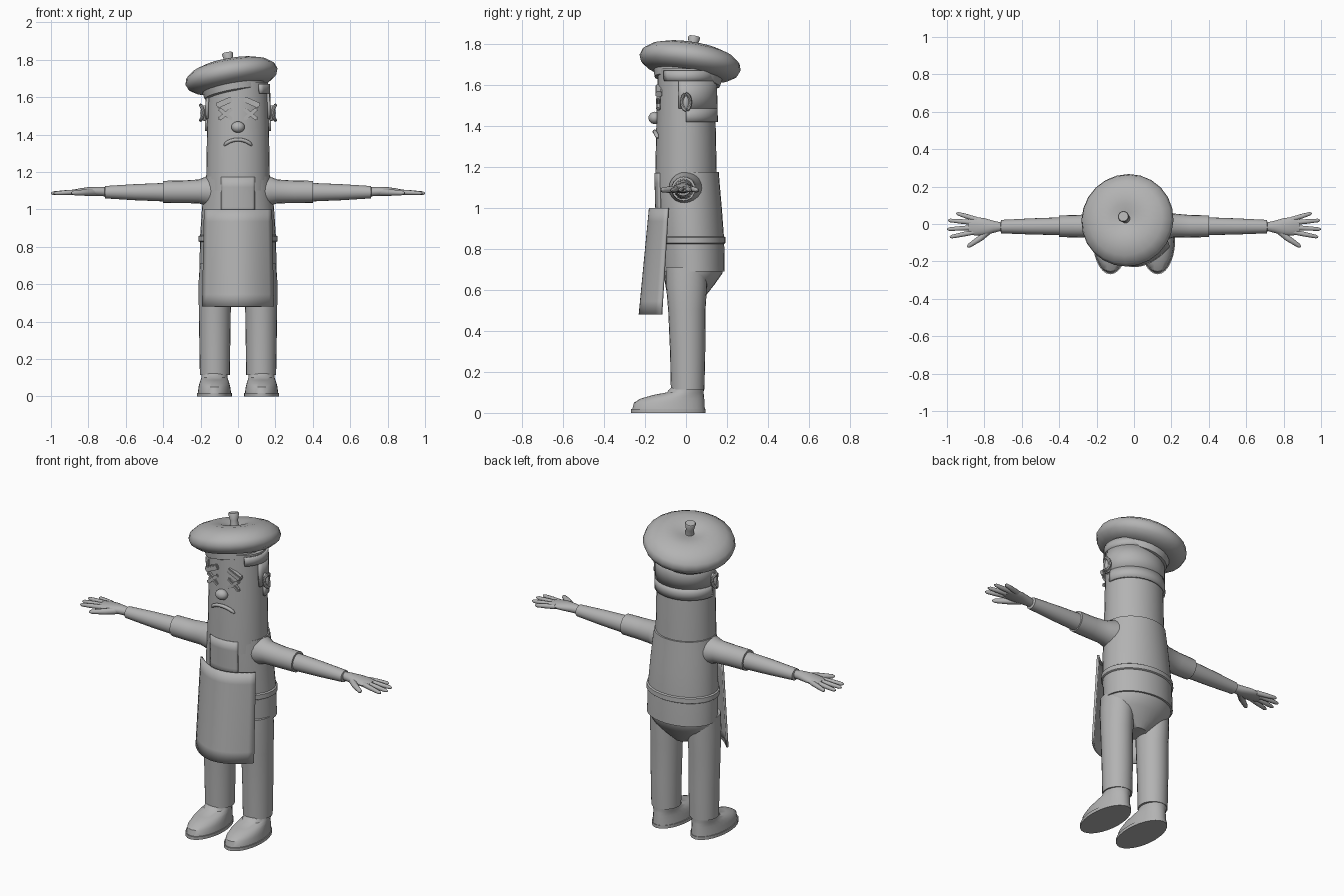
import bpy, bmesh, math
from mathutils import Vector, Matrix

if "Cube" in bpy.data.objects:
    bpy.data.objects.remove(bpy.data.objects["Cube"])

grey = bpy.data.materials.new("plain_grey")
grey.diffuse_color = (0.45, 0.45, 0.45, 1)
grey.use_nodes = True
grey.node_tree.nodes["Principled BSDF"].inputs["Base Color"].default_value = grey.diffuse_color


def finish(name, bm, angle=40):
    bmesh.ops.recalc_face_normals(bm, faces=bm.faces)
    me = bpy.data.meshes.new(name)
    bm.to_mesh(me)
    bm.free()
    me.materials.append(grey)
    ob = bpy.data.objects.new(name, me)
    bpy.context.collection.objects.link(ob)
    bpy.ops.object.select_all(action='DESELECT')
    ob.select_set(True)
    bpy.context.view_layer.objects.active = ob
    bpy.ops.object.shade_smooth_by_angle(angle=math.radians(angle))
    return ob


def loft(name, rings, n=28, angle=40):
    """Skin ellipses given as (centre, u axis, v axis) and cap both ends."""
    bm = bmesh.new()
    loops = []
    for c, u, v in rings:
        c, u, v = Vector(c), Vector(u), Vector(v)
        loops.append([bm.verts.new(c + u * math.cos(t) + v * math.sin(t))
                      for t in (2 * math.pi * i / n for i in range(n))])
    for a, b in zip(loops, loops[1:]):
        for i in range(n):
            j = (i + 1) % n
            bm.faces.new((a[i], a[j], b[j], b[i]))
    bm.faces.new(loops[0])
    bm.faces.new(loops[-1])
    return finish(name, bm, angle)


def stack(name, rows, x=0, n=28):
    """Upright loft from rows of (z, centre y, radius x, radius y)."""
    return loft(name, [((x, cy, z), (rx, 0, 0), (0, ry, 0)) for z, cy, rx, ry in rows], n)


def limb(name, rows, s, n=20):
    """Sideways loft from rows of (x, y, z, radius y, radius z)."""
    return loft(name, [((s * x, y, z), (0, ry, 0), (0, 0, rz)) for x, y, z, ry, rz in rows], n)


def tube(name, pts, radii, n=10):
    pts = [Vector(p) for p in pts]
    rings = []
    for i, (p, r) in enumerate(zip(pts, radii)):
        d = (pts[min(i + 1, len(pts) - 1)] - pts[max(i - 1, 0)]).normalized()
        u = d.cross(Vector((0, 1, 0) if abs(d.y) < 0.8 else (0, 0, 1))).normalized()
        rings.append((p, u * r, d.cross(u) * r))
    return loft(name, rings, n)


def sheet(name, f, nu, nv, thick):
    """Thickened grid; f maps (u, v) in 0..1 to a point."""
    bm = bmesh.new()
    g = [[bm.verts.new(f(i / nu, j / nv)) for j in range(nv + 1)] for i in range(nu + 1)]
    for i in range(nu):
        for j in range(nv):
            bm.faces.new((g[i][j], g[i + 1][j], g[i + 1][j + 1], g[i][j + 1]))
    ob = finish(name, bm)
    m = ob.modifiers.new("thickness", 'SOLIDIFY')
    m.thickness, m.offset = thick, 0
    return ob


def ball(name, loc, size):
    bm = bmesh.new()
    bmesh.ops.create_uvsphere(bm, u_segments=20, v_segments=12, radius=1,
                              matrix=Matrix.Translation(loc) @ Matrix.Diagonal((*size, 1)))
    return finish(name, bm)


def bar(name, loc, size, tilt):
    """Small bevelled box lying on the face."""
    bm = bmesh.new()
    m = Matrix.Translation(loc) @ Matrix.Rotation(tilt, 4, 'Y') @ Matrix.Diagonal((*size, 1))
    bmesh.ops.create_cube(bm, size=1, matrix=m)
    bmesh.ops.bevel(bm, geom=bm.edges[:], offset=0.005, segments=2, affect='EDGES')
    return finish(name, bm)


def head_radii(z):
    k = (z - 1.17) / 0.48
    return 0.17 - 0.01 * k, 0.15 - 0.012 * k


# Head, torso, belt and hips
stack("head", [(1.1, 0, 0.17, 0.15), (1.17, 0, 0.17, 0.15), (1.4, 0, 0.166, 0.145),
               (1.68, 0, 0.159, 0.137)], n=32)
stack("torso", [(0.69, 0.034, 0.206, 0.155), (0.85, 0.026, 0.203, 0.16), (1.0, 0.017, 0.193, 0.158),
                (1.1, 0.011, 0.184, 0.155), (1.175, 0.007, 0.175, 0.153)], n=32)
stack("belt", [(0.825, 0.027, 0.204, 0.16), (0.83, 0.027, 0.211, 0.167),
               (0.857, 0.026, 0.21, 0.167), (0.862, 0.026, 0.203, 0.16)], n=32)
stack("hips", [(0.72, 0.036, 0.198, 0.145), (0.68, 0.035, 0.196, 0.142), (0.63, 0.02, 0.18, 0.122),
               (0.58, 0.005, 0.13, 0.098), (0.54, 0, 0.06, 0.07)])

# Apron skirt, bib and straps
def skirt(u, v):
    k = 2 * u - 1
    y0 = -0.225 + 0.05 * v
    return ((0.188 - 0.01 * v) * k, y0 + (0.105 - 0.018 * v) * k * k, 0.48 + 0.52 * v)


def bib_strip(x0, x1, z0, z1, off):
    def f(u, v):
        x, z = x0 + (x1 - x0) * u, z0 + (z1 - z0) * v
        k = (z - 1.0) / 0.175
        rx, ry = 0.193 - 0.018 * k, 0.158 - 0.005 * k
        return (x, 0.017 - 0.01 * k - ry * math.sqrt(1 - (x / rx) ** 2) - off, z)
    return f


sheet("apron_skirt", skirt, 16, 8, 0.012)
sheet("apron_bib", bib_strip(-0.09, 0.09, 0.96, 1.172, 0.004), 12, 4, 0.01)

# Hair shell in steps, with sideburns
def hair(z0, z1, front):
    def f(u, v):
        z = z0 + (z1 - z0) * v
        rx, ry = head_radii(z)
        a = math.acos(front / ry) * (2 * u - 1)
        return ((rx + 0.006) * math.sin(a), (ry + 0.006) * math.cos(a), z)
    return f


sheet("hair_back", hair(1.42, 1.485, 0.0), 24, 2, 0.012)
sheet("hair_sides", hair(1.485, 1.62, -0.035), 24, 2, 0.012)
sheet("hair_top", hair(1.62, 1.67, -0.1), 28, 2, 0.012)

# Nose and frowning mouth
ball("nose", (0, -0.153, 1.44), (0.036, 0.03, 0.03))
arc = [math.radians(150 - 12 * i) for i in range(11)]
tube("mouth", [(0.086 * math.cos(a), -0.153 + 0.02 * math.cos(a) ** 2, 1.31 + 0.063 * math.sin(a))
               for a in arc], [0.004] + [0.01] * 9 + [0.004])

for s, side in ((-1, "right"), (1, "left")):
    # Crossed eyes, sloping brow and ear
    for t in (-1, 1):
        bar(f"eye_cross_{side}", (s * 0.067, -0.135, 1.51), (0.092, 0.022, 0.02), t * math.radians(40))
    bar(f"eyebrow_{side}", (s * 0.073, -0.133, 1.572), (0.09, 0.03, 0.03), s * math.radians(24))
    ball(f"ear_{side}", (s * 0.18, 0.0, 1.515), (0.022, 0.018, 0.042))
    ring = [2 * math.pi * i / 16 for i in range(17)]
    tube(f"ear_rim_{side}", [(s * (0.186 + 0.014 * math.sin(a) ** 2), 0.02 * math.cos(a),
                              1.517 + 0.04 * math.sin(a)) for a in ring], [0.009] * 17, 8)

    # Sleeve and forearm
    limb(f"sleeve_{side}", [(0.1, 0, 1.09, 0.085, 0.08), (0.17, -0.003, 1.098, 0.08, 0.078),
                            (0.21, -0.008, 1.096, 0.064, 0.064), (0.3, -0.012, 1.094, 0.06, 0.06),
                            (0.4, -0.012, 1.094, 0.058, 0.059), (0.4, -0.012, 1.094, 0.048, 0.048)], s)
    limb(f"forearm_{side}", [(0.38, -0.012, 1.092, 0.048, 0.05), (0.55, -0.013, 1.092, 0.043, 0.043),
                             (0.71, -0.014, 1.092, 0.036, 0.033), (0.715, -0.014, 1.092, 0.02, 0.02)], s)

    # Hand with splayed fingers and thumb
    limb(f"palm_{side}", [(0.7, -0.014, 1.094, 0.02, 0.024), (0.75, -0.015, 1.096, 0.032, 0.025),
                          (0.8, -0.015, 1.096, 0.046, 0.023), (0.85, -0.012, 1.094, 0.05, 0.018),
                          (0.885, -0.01, 1.092, 0.042, 0.012)], s)
    for y0, tip in ((0.024, (0.95, 0.058)), (0.006, (0.995, 0.02)),
                    (-0.018, (1.0, -0.028)), (-0.04, (0.985, -0.07))):
        a, b = Vector((s * 0.84, y0, 1.094)), Vector((s * tip[0], tip[1], 1.086))
        tube(f"finger_{side}", [a, a.lerp(b, 0.5), a.lerp(b, 0.92), b], [0.014, 0.013, 0.01, 0.004])
    tube(f"thumb_{side}", [(s * 0.77, -0.03, 1.092), (s * 0.82, -0.075, 1.09),
                           (s * 0.88, -0.115, 1.088), (s * 0.892, -0.122, 1.088)],
         [0.02, 0.017, 0.012, 0.004])

    # Trouser leg
    stack(f"leg_{side}", [(0.115, 0.008, 0.08, 0.082), (0.3, 0.008, 0.083, 0.086),
                          (0.5, 0.004, 0.086, 0.091), (0.62, 0.003, 0.086, 0.1),
                          (0.71, 0.003, 0.08, 0.1)], x=s * 0.124, n=24)
    # Shoe: sole and sloping upper
    stack(f"sole_{side}", [(0, -0.087, 0.094, 0.182), (0.018, -0.087, 0.094, 0.182)], x=s * 0.126)
    stack(f"shoe_{side}", [(0.018, -0.085, 0.089, 0.177), (0.05, -0.082, 0.085, 0.172),
                           (0.07, -0.066, 0.08, 0.155), (0.088, -0.035, 0.074, 0.122),
                           (0.1, -0.004, 0.07, 0.09), (0.125, 0.008, 0.07, 0.08)], x=s * 0.126)

# Tilted beret with a stalk
place = (Matrix.Translation((-0.035, 0.02, 1.71)) @ Matrix.Rotation(math.radians(-10), 4, 'Y')
         @ Matrix.Rotation(math.radians(-9), 4, 'X'))
profiles = {
    "beret": [(0.145, -0.1), (0.162, -0.095), (0.168, -0.06), (0.2, -0.055), (0.238, -0.03),
              (0.25, 0), (0.24, 0.03), (0.2, 0.06), (0.14, 0.079), (0.08, 0.076), (0.035, 0.062),
              (0.01, 0.055)],
    "beret_stalk": [(0.025, 0.05), (0.022, 0.09), (0.03, 0.125), (0.026, 0.131)],
}
for name, prof in profiles.items():
    ob = loft(name, [((0, 0, z), (r, 0, 0), (0, r, 0)) for r, z in prof], 24, 50)
    ob.matrix_world = place
